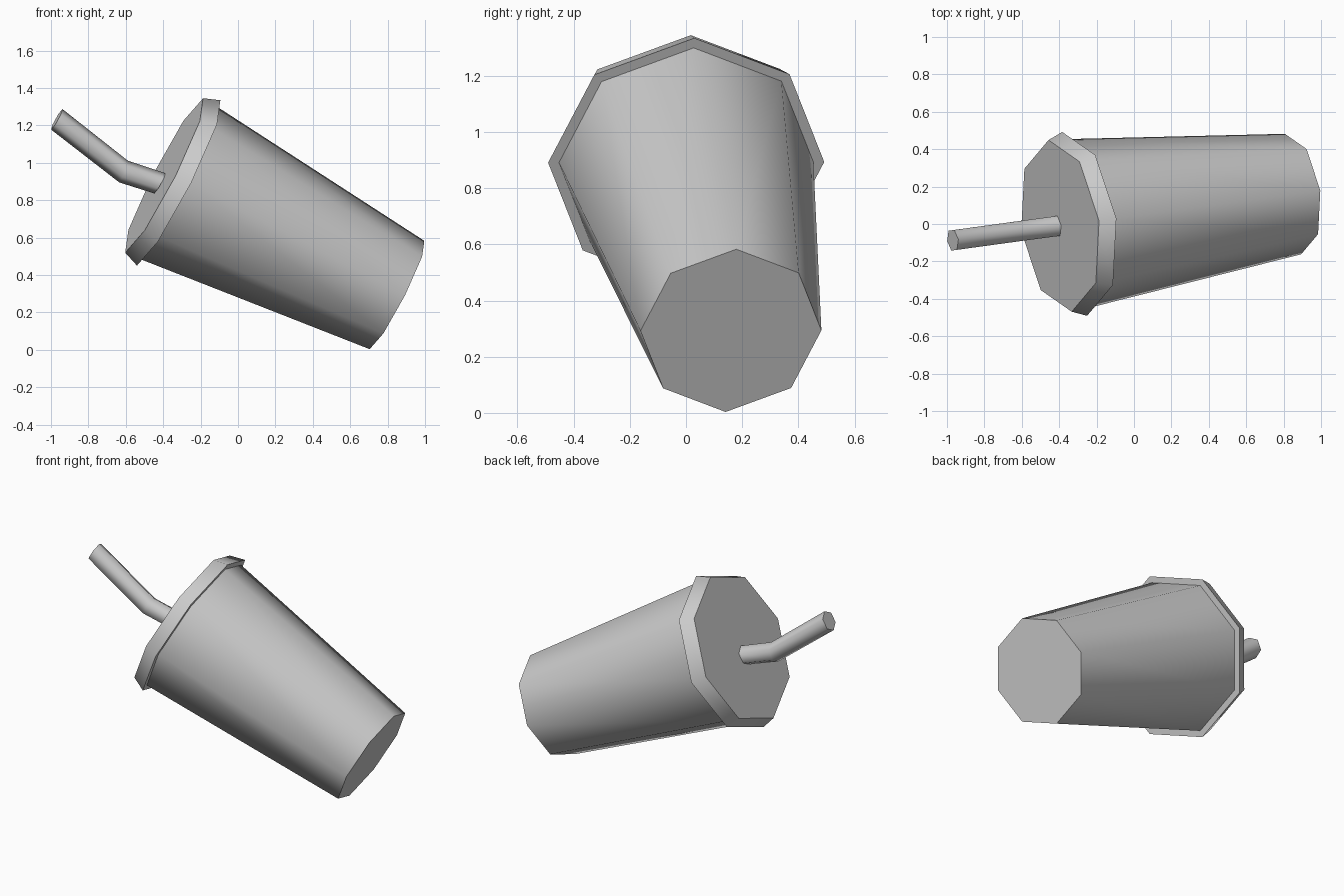
import bpy
import math
from mathutils import Vector

if "Cube" in bpy.data.objects:
    bpy.data.objects.remove(bpy.data.objects["Cube"])

# Tilted frame: axis runs from cup base to lid, U and V span the octagon plane
BASE = Vector((0.85, 0.16, 0.293))
LID = Vector((-0.395, -0.01, 0.932))
AXIS = (LID - BASE).normalized()
LENGTH = (LID - BASE).length
U = Vector((0.46, 0.06, 0.886))
U = (U - AXIS * U.dot(AXIS)).normalized()
V = AXIS.cross(U).normalized()


def loft(name, rings, sides):
    """Skin rings given as (centre, up vector, side vector) and cap both ends."""
    verts, faces = [], []
    for centre, up, side in rings:
        for i in range(sides):
            a = 2 * math.pi * i / sides
            verts.append(centre + up * math.cos(a) + side * math.sin(a))
    for r in range(len(rings) - 1):
        for i in range(sides):
            j = (i + 1) % sides
            a, b = r * sides, (r + 1) * sides
            faces.append((a + i, a + j, b + j, b + i))
    faces.append(tuple(reversed(range(sides))))
    last = (len(rings) - 1) * sides
    faces.append(tuple(range(last, last + sides)))
    mesh = bpy.data.meshes.new(name)
    mesh.from_pydata(verts, [], faces)
    obj = bpy.data.objects.new(name, mesh)
    bpy.context.collection.objects.link(obj)
    bpy.ops.object.select_all(action='DESELECT')
    obj.select_set(True)
    bpy.context.view_layer.objects.active = obj
    bpy.ops.object.shade_smooth_by_angle(angle=math.radians(62))
    return obj


def octagon(t, radius):
    return (BASE + AXIS * t, U * radius, V * radius)


# Tapered cup with overhanging lid rim, one continuous profile
skirt = LENGTH - 0.088
profile = [(0, 0.325), (skirt, 0.457), (skirt, 0.496), (LENGTH, 0.463)]
loft("cup_with_lid", [octagon(t, r) for t, r in profile], 8)

# Bent six-sided straw
path = [
    ((-0.418, -0.012, 0.89), (0.03, 0.004, 0.054)),
    ((-0.612, -0.038, 0.953), (0.023, 0.003, 0.058)),
    ((-0.969, -0.087, 1.232), (0.03, 0.004, 0.055)),
]
loft("straw", [(Vector(c), Vector(u), V * 0.062) for c, u in path], 6)
